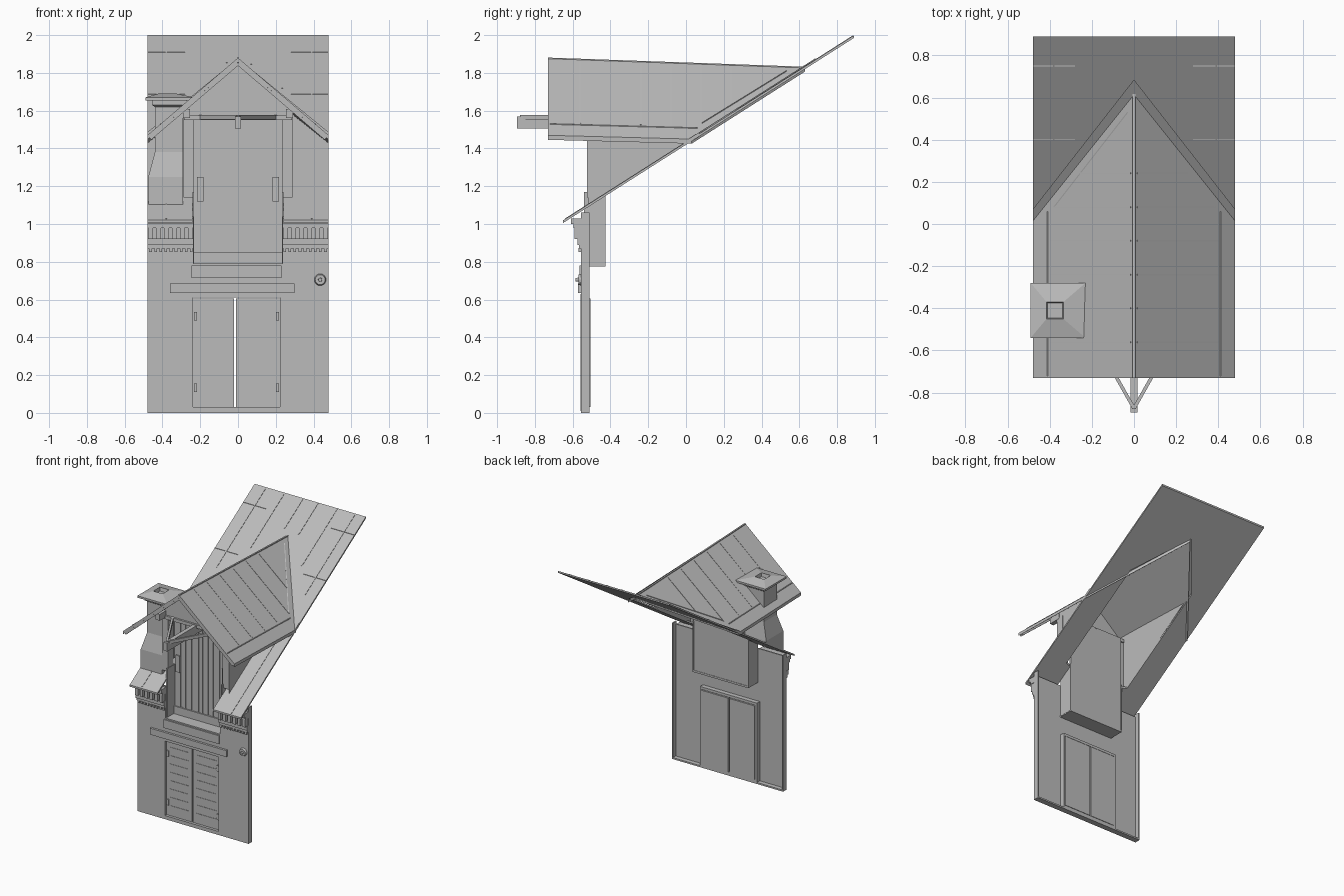
import bpy, bmesh, math
from mathutils import Vector

old = bpy.data.objects.get("Cube")
if old:
    bpy.data.objects.remove(old, do_unlink=True)

grey = bpy.data.materials.new("plain_grey")
grey.use_nodes = True
grey.diffuse_color = (0.5, 0.5, 0.5, 1)
grey.node_tree.nodes["Principled BSDF"].inputs["Base Color"].default_value = (0.5, 0.5, 0.5, 1)


def finish(name, bm):
    bmesh.ops.recalc_face_normals(bm, faces=bm.faces)
    me = bpy.data.meshes.new(name)
    bm.to_mesh(me)
    bm.free()
    me.materials.append(grey)
    ob = bpy.data.objects.new(name, me)
    bpy.context.collection.objects.link(ob)
    return ob


def add_box(bm, x0, x1, y0, y1, z0, z1):
    vs = bmesh.ops.create_cube(bm, size=1)["verts"]
    for v in vs:
        v.co = Vector((x1 if v.co.x > 0 else x0, y1 if v.co.y > 0 else y0, z1 if v.co.z > 0 else z0))


def boxes(name, items):
    bm = bmesh.new()
    for it in items:
        add_box(bm, *it)
    return finish(name, bm)


def sheet(name, polys, thick=0.0, axis=(0, 0, -1)):
    """Polygons, each extruded along an axis."""
    bm = bmesh.new()
    for pts in polys:
        f = bm.faces.new([bm.verts.new(p) for p in pts])
        if thick:
            ext = bmesh.ops.extrude_face_region(bm, geom=[f], use_keep_orig=True)["geom"]
            for v in ext:
                if isinstance(v, bmesh.types.BMVert):
                    v.co += Vector(axis) * thick
    return finish(name, bm)


def bar(bm, a, b, w, h):
    """Square beam between two points."""
    a, b = Vector(a), Vector(b)
    vs = bmesh.ops.create_cube(bm, size=1)["verts"]
    rot = (b - a).to_track_quat('X', 'Z')
    for v in vs:
        v.co = (a + b) / 2 + rot @ Vector((v.co.x * (b - a).length, v.co.y * w, v.co.z * h))


def loft(name, rings):
    """Skin between rectangular rings (x0, x1, y0, y1, height or function of y)."""
    bm = bmesh.new()
    prev = None
    for x0, x1, y0, y1, z in rings:
        h = z if callable(z) else (lambda y, z=z: z)
        ring = [bm.verts.new((x, y, h(y))) for x, y in ((x0, y0), (x1, y0), (x1, y1), (x0, y1))]
        if prev:
            for i in range(4):
                j = (i + 1) % 4
                bm.faces.new((prev[i], prev[j], ring[j], ring[i]))
        prev = ring
    bm.faces.new(prev)
    return finish(name, bm)


SIDES = (1, -1)


def roof_z(y):
    return 1.02 + (y + 0.65) * 0.636


def on_roof(x, y, up=0.0):
    return (x, y, roof_z(y) + up)


def dormer_z(x, y):
    return 1.88 - 0.036 * (y + 0.73) - (0.855 - 0.02 * (y + 0.73)) * abs(x)


# Front wall: thin shell with returned edges and two openings
F = -0.555
boxes("wall_shell", [
    (-0.48, -0.25, F, F + 0.01, 0, 0.78), (0.23, 0.48, F, F + 0.01, 0, 0.78),
    (-0.25, 0.23, F, F + 0.01, 0.62, 0.78),
    (-0.48, -0.235, F, F + 0.01, 0.78, 1.04), (0.235, 0.48, F, F + 0.01, 0.78, 1.04),
    (-0.48, -0.47, F, -0.51, 0, 1.06), (0.47, 0.48, F, -0.51, 0, 1.06),
    (-0.48, 0.48, F, -0.51, 0, 0.012)])

# Lower double door with frame, boards and hinges
boxes("lower_door_frame", [(-0.255, -0.238, F - 0.003, -0.51, 0.01, 0.63),
                           (0.222, 0.235, F - 0.003, -0.51, 0.01, 0.63),
                           (-0.25, 0.23, F - 0.003, -0.51, 0.61, 0.63),
                           (-0.25, 0.23, F - 0.004, -0.51, 0.01, 0.03)])
for nm, a, b in (("left", -0.01, 0.222), ("right", -0.238, -0.02)):
    boxes("lower_door_" + nm, [(a, b, -0.538, -0.506, 0.03, 0.605)])
    boxes("lower_door_boards_" + nm,
          [(a + 0.03, b - 0.03, -0.541, -0.537, z, z + 0.05) for z in [0.06 + 0.065 * i for i in range(8)]])
boxes("lower_door_hinges", [(x - 0.008, x + 0.008, -0.548, -0.537, z, z + 0.045)
                            for x in (-0.225, 0.208) for z in (0.11, 0.49)])
boxes("lintel", [(-0.36, 0.3, -0.572, F, 0.635, 0.685)])
boxes("upper_sill", [(-0.245, 0.23, -0.565, F, 0.715, 0.78)])

# Wall anchor disc
bm = bmesh.new()
for r, d in ((0.033, 0.02), (0.012, 0.036)):
    vs = bmesh.ops.create_cone(bm, cap_ends=True, segments=16, radius1=r, radius2=r * 0.8, depth=d)["verts"]
    for v in vs:
        v.co = Vector((0.435 + v.co.x, F - d / 2 - v.co.z + 0.005, 0.705 + v.co.y))
finish("wall_anchor", bm)

# Stepped brick cornice with teeth on both sides of the dormer
cornice = []
for s in SIDES:
    def add(a, b, depth, z0, z1):
        cornice.append((min(s * a, s * b), max(s * a, s * b), F - depth, F, z0, z1))
    add(0.235, 0.48, 0.012, 0.87, 0.89)
    add(0.235, 0.48, 0.02, 0.89, 0.925)
    add(0.235, 0.48, 0.04, 0.98, 1.0)
    add(0.235, 0.48, 0.055, 1.0, 1.03)
    for i in range(9):
        add(0.24 + i * 0.027, 0.254 + i * 0.027, 0.014, 0.852, 0.872)
    for i in range(6):
        add(0.24 + i * 0.042, 0.265 + i * 0.042, 0.036, 0.92, 0.98)
boxes("brick_cornice", cornice)

# Main roof with an opening beneath the dormer
half = [(0, 0.64), (0.285, 0.3), (0.285, -0.42), (0.24, -0.43), (0.24, -0.65), (0.48, -0.65), (0.48, 0.89), (0, 0.89)]
sheet("main_roof", [[on_roof(s * x, y) for x, y in half] for s in SIDES], 0.014)
bm = bmesh.new()
for x in (-0.38, -0.22, -0.06, 0.07, 0.235, 0.39):
    start = 0.73 - 1.2 * abs(x)
    bar(bm, on_roof(x, start), on_roof(x, 0.885), 0.007, 0.005)
    if abs(x) > 0.3:
        bar(bm, on_roof(x, -0.64), on_roof(x, 0.0), 0.007, 0.005)
for y in (0.4, 0.75):
    for s in SIDES:
        bar(bm, on_roof(s * 0.28, y), on_roof(s * 0.48, y), 0.004, 0.003)
finish("main_roof_seams", bm)

# Dormer roof slopes, valley flashing and seams
sheet("dormer_roof", [[(s * x, y, dormer_z(x, y)) for x, y in
                       ((0, -0.73), (0.48, -0.73), (0.48, 0.03), (0, 0.63))] for s in SIDES], 0.024)
sheet("valley_flashing", [[on_roof(s * x, y, 0.008) for x, y in
                           ((0, 0.61), (0.48, 0.01), (0.48, 0.07), (0, 0.685))] for s in SIDES], 0.008)
bm = bmesh.new()


def seam(x0, y0, x1, y1, w=0.007):
    for s in SIDES:
        bar(bm, (s * x0, y0, dormer_z(x0, y0)), (s * x1, y1, dormer_z(x1, y1)), w, 0.005)


for i in range(6):
    y = -0.56 + 0.16 * i
    seam(0.015, y, min(0.4, 0.8 * (0.56 - y)), y)
seam(0.41, -0.72, 0.41, 0.06, 0.005)
seam(0.03, 0.53, 0.38, 0.08, 0.005)
bar(bm, (0, -0.73, 1.877), (0, 0.62, 1.829), 0.012, 0.008)
finish("dormer_roof_seams", bm)

# Rake boards under the front edge
bm = bmesh.new()
for s in SIDES:
    bar(bm, (0, -0.715, 1.85), (s * 0.465, -0.715, 1.453), 0.025, 0.018)
finish("rake_boards", bm)

# Dormer gable, cheeks, corner posts and recess lining
sheet("dormer_gable", [[(-0.285, -0.52, 1.56), (0.285, -0.52, 1.56), (0.285, -0.52, 1.61),
                        (0, -0.52, 1.85), (-0.285, -0.52, 1.61)]], 0.015, (0, 1, 0))
sheet("dormer_cheeks", [[(s * 0.285, -0.52, roof_z(-0.52) - 0.01), (s * 0.285, -0.52, 1.61),
                         (s * 0.285, 0.25, 1.6)] for s in SIDES], 0.008, (0, 0, 0.001))
posts = []
for s in SIDES:
    for a, b, y0, y1, z0, z1 in ((0.235, 0.288, -0.524, -0.46, 1.14, 1.57),
                                 (0.255, 0.29, -0.6, -0.5, 1.56, 1.61),
                                 (0.232, 0.242, -0.54, -0.425, 0.78, 1.17)):
        posts.append((min(s * a, s * b), max(s * a, s * b), y0, y1, z0, z1))
boxes("dormer_posts", posts)
boxes("dormer_floor", [(-0.24, 0.24, F, -0.425, 0.775, 0.79)])
boxes("tie_beam", [(-0.285, 0.285, -0.535, -0.45, 1.55, 1.575)])

# Upper double door with upright boards and handle plates
boxes("upper_door", [(-0.235, -0.004, -0.445, -0.428, 0.785, 1.56), (0.004, 0.235, -0.445, -0.428, 0.785, 1.56),
                     (-0.01, 0.01, -0.452, -0.428, 0.79, 1.55)])
boxes("upper_door_boards", [(s * 0.12 + dx - w, s * 0.12 + dx + w, -0.451, -0.444, 0.85, 1.55)
                            for s in SIDES for dx, w in ((-0.08, 0.018), (-0.03, 0.012), (0.015, 0.02), (0.07, 0.024))])
boxes("upper_door_hinges", [(s * 0.2 - 0.018, s * 0.2 + 0.018, -0.46, -0.445, 1.12, 1.25) for s in SIDES])
boxes("upper_threshold", [(-0.235, 0.235, -0.46, -0.44, 0.785, 0.85)])

# Hoist beam and its diagonal braces
bm = bmesh.new()
add_box(bm, -0.016, 0.016, -0.895, -0.45, 1.505, 1.57)
for s in SIDES:
    bar(bm, (0, -0.875, 1.565), (s * 0.2, -0.52, 1.565), 0.016, 0.025)
finish("hoist_beam", bm)

# Chimney with shoulders and a capped top
loft("chimney_stack", [(-0.475, -0.29, -0.52, -0.31, roof_z), (-0.475, -0.29, -0.52, -0.31, 1.25),
                       (-0.44, -0.29, -0.49, -0.33, 1.38), (-0.44, -0.29, -0.49, -0.33, 1.62),
                       (-0.455, -0.27, -0.505, -0.315, 1.63), (-0.455, -0.27, -0.505, -0.315, 1.66)])
loft("chimney_cap", [(-0.36, -0.36, -0.41, -0.41, 1.65), (-0.49, -0.23, -0.54, -0.28, 1.655),
                     (-0.49, -0.23, -0.54, -0.28, 1.67), (-0.415, -0.335, -0.45, -0.37, 1.692),
                     (-0.41, -0.34, -0.445, -0.375, 1.665)])
